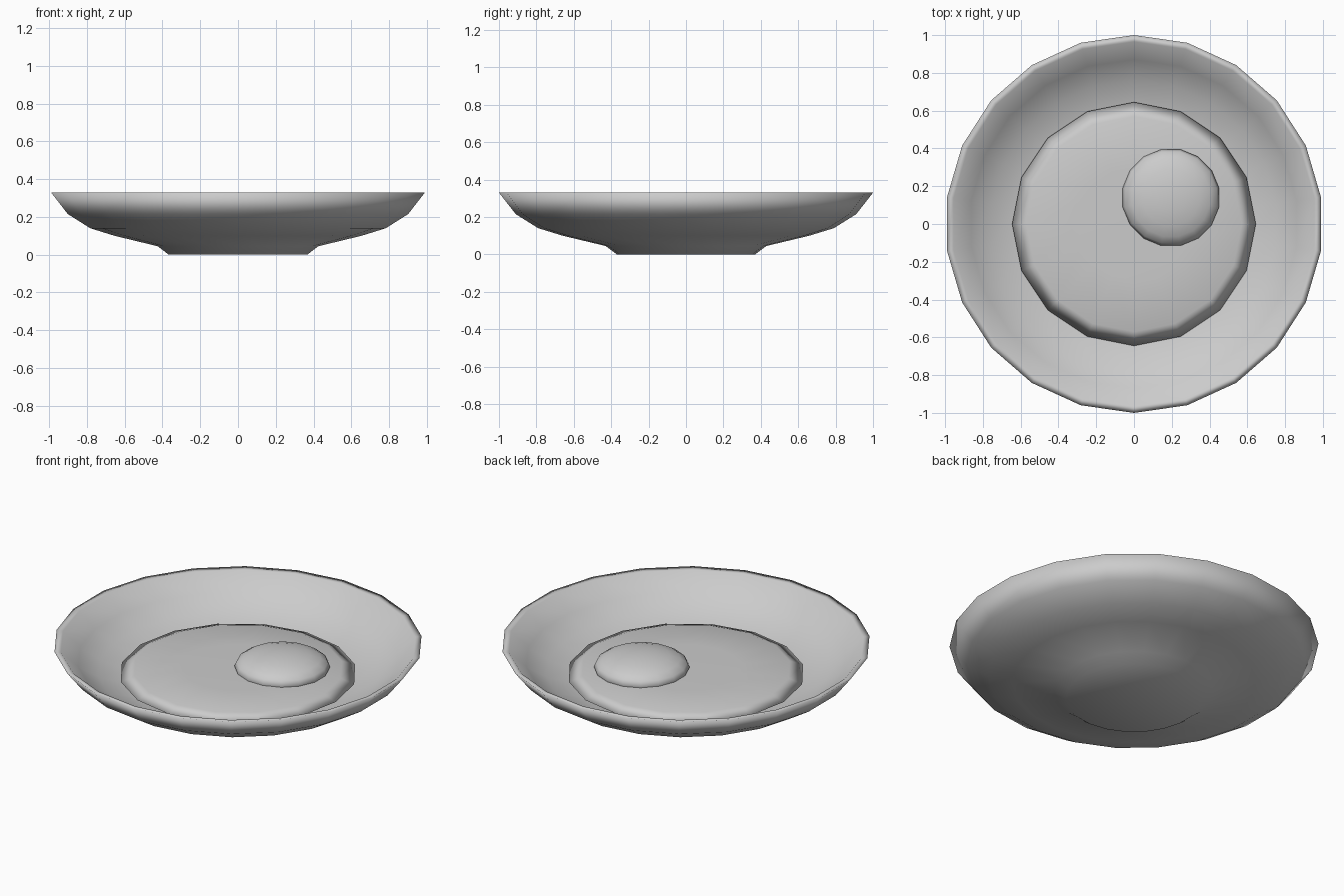
import bpy, bmesh, math
from mathutils import Matrix

cube = bpy.data.objects.get("Cube")
if cube:
    bpy.data.objects.remove(cube, do_unlink=True)


def make_material(name, colour):
    mat = bpy.data.materials.new(name)
    mat.use_nodes = True
    mat.diffuse_color = colour
    mat.node_tree.nodes["Principled BSDF"].inputs["Base Color"].default_value = colour
    return mat


grey = make_material("light grey", (0.6, 0.6, 0.6, 1))


def add_object(name, bm):
    bmesh.ops.recalc_face_normals(bm, faces=bm.faces)
    mesh = bpy.data.meshes.new(name)
    bm.to_mesh(mesh)
    bm.free()
    mesh.materials.append(grey)
    mesh.shade_smooth()
    obj = bpy.data.objects.new(name, mesh)
    bpy.context.collection.objects.link(obj)
    return obj


def lathe(name, profile, sides):
    """Turn a (radius, height) profile, with both ends on the axis, into a solid."""
    bm = bmesh.new()
    rings = []
    for radius, z in profile:
        if radius == 0:
            rings.append([bm.verts.new((0, 0, z))] * sides)
        else:
            turns = [math.tau * i / sides for i in range(sides)]
            rings.append([bm.verts.new((radius * math.sin(t), radius * math.cos(t), z))
                          for t in turns])
    for low, high in zip(rings, rings[1:]):
        for i in range(sides):
            j = (i + 1) % sides
            corners = dict.fromkeys((low[i], low[j], high[j], high[i]))
            bm.faces.new(list(corners))
    return add_object(name, bm)


# Dish: foot, flared outside, thin lip, and curved inside
lathe("plate", [
    (0, 0), (0.37, 0), (0.43, 0.045), (0.66, 0.10), (0.79, 0.14), (0.91, 0.215),
    (1.0, 0.33), (0.965, 0.325), (0.87, 0.235), (0.76, 0.17), (0.62, 0.125),
    (0.4, 0.1), (0, 0.1)], 22)

# Flat round layer with a softened edge
lathe("egg_white", [
    (0, 0.115), (0.55, 0.125), (0.645, 0.155), (0.57, 0.183), (0.3, 0.19), (0, 0.19)], 16)

# Flattened ball sitting off centre
bm = bmesh.new()
bmesh.ops.create_uvsphere(
    bm, u_segments=16, v_segments=10, radius=1,
    matrix=Matrix.Translation((0.195, 0.14, 0.196))
    @ Matrix.Diagonal((0.26, 0.26, 0.085, 1))
    @ Matrix.Rotation(math.pi / 16, 4, "Z"))
add_object("egg_yolk", bm)
